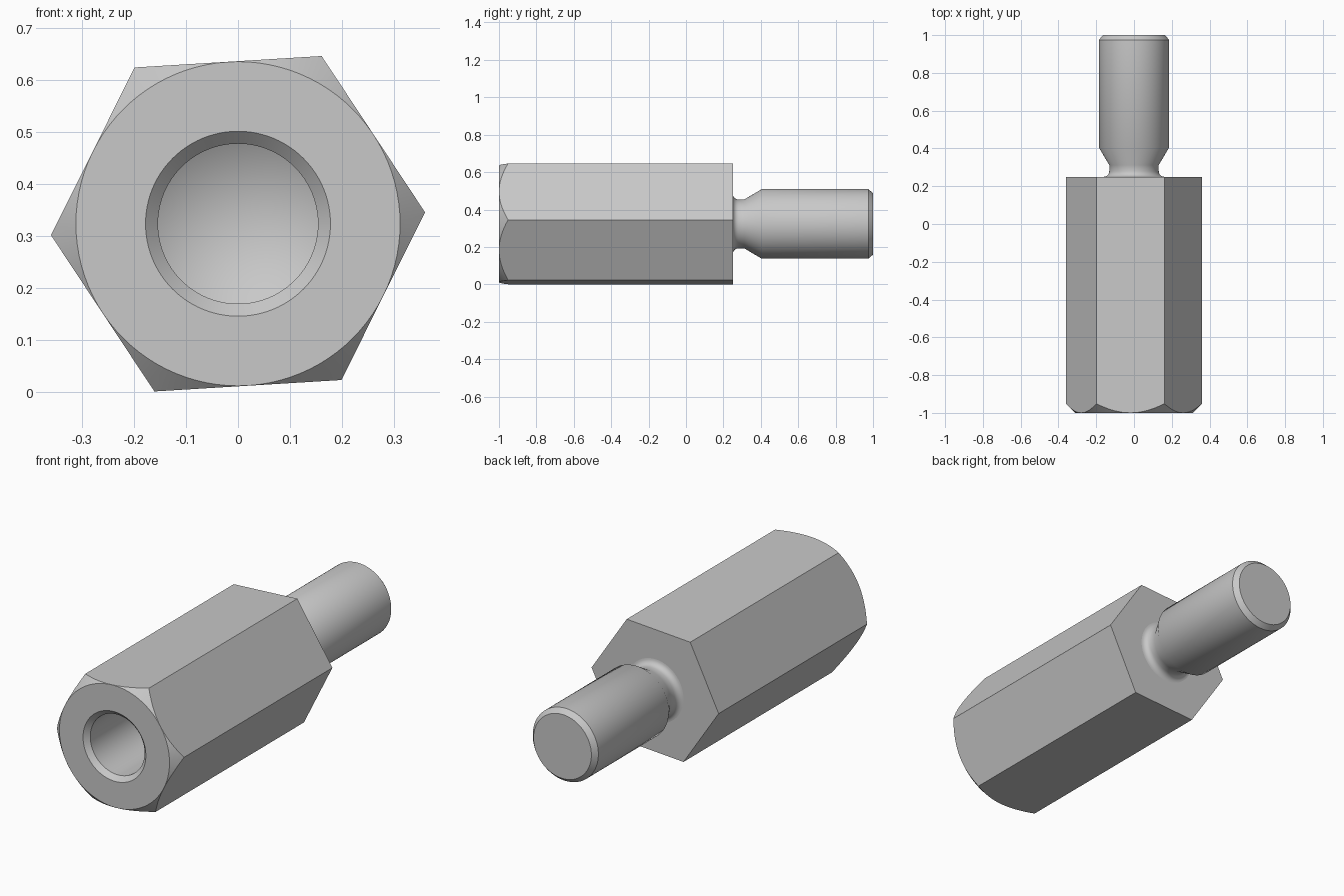
import bpy, bmesh, math
from mathutils import Matrix, Vector

cube = bpy.data.objects.get("Cube")
if cube:
    bpy.data.objects.remove(cube, do_unlink=True)

AXIS_Z = 0.323      # height of the long axis
CORNER_R = 0.3607   # hexagon corner radius
FLAT_R = 0.312      # front bearing circle, just touching the flats
TILT = math.radians(3.5)

steel = bpy.data.materials.new("plain steel grey")
steel.use_nodes = True
colour = (0.58, 0.58, 0.58, 1)
steel.diffuse_color = colour
steel.node_tree.nodes["Principled BSDF"].inputs["Base Color"].default_value = colour


def finish(bm, name):
    """Turn a bmesh into a named object on the long axis."""
    bmesh.ops.recalc_face_normals(bm, faces=bm.faces)
    mesh = bpy.data.meshes.new(name)
    bm.to_mesh(mesh)
    bm.free()
    mesh.materials.append(steel)
    ob = bpy.data.objects.new(name, mesh)
    ob.location.z = AXIS_Z
    bpy.context.collection.objects.link(ob)
    return ob


def lathe(name, profile, steps=96):
    """Revolve (radius, y) points around the long axis."""
    bm = bmesh.new()
    verts = [bm.verts.new((r, y, 0)) for r, y in profile]
    edges = [bm.edges.new(pair) for pair in zip(verts, verts[1:])]
    bmesh.ops.spin(bm, geom=verts + edges, cent=(0, 0, 0), axis=(0, 1, 0),
                   angle=math.tau, steps=steps)
    bmesh.ops.remove_doubles(bm, verts=bm.verts, dist=1e-5)
    return finish(bm, name)


def smooth(ob, degrees):
    bpy.ops.object.select_all(action="DESELECT")
    ob.select_set(True)
    bpy.context.view_layer.objects.active = ob
    bpy.ops.object.shade_smooth_by_angle(angle=math.radians(degrees))


# Hexagonal bar
bm = bmesh.new()
ring = [bm.verts.new((CORNER_R * math.cos(a), -1, CORNER_R * math.sin(a)))
        for a in (TILT + i * math.tau / 6 for i in range(6))]
base = bm.faces.new(ring)
end = bmesh.ops.extrude_face_region(bm, geom=[base])["geom"]
bmesh.ops.translate(bm, vec=(0, 1.25, 0),
                    verts=[v for v in end if isinstance(v, bmesh.types.BMVert)])
hex_body = finish(bm, "hex_body")

# Turned envelope: blind drilled bore, countersink, face and corner chamfer
envelope = lathe("turning_envelope", [
    (0, -0.11), (0.154, -0.2), (0.154, -0.976), (0.178, -1.0),
    (FLAT_R, -1.0), (FLAT_R + 0.2, -0.8), (FLAT_R + 0.2, 0.5), (0, 0.5)])
envelope.hide_render = True

# Shape the bar with the envelope, then discard the helper
cut = hex_body.modifiers.new("turning", "BOOLEAN")
cut.operation = "INTERSECT"
cut.solver = "EXACT"
cut.object = envelope
bpy.context.view_layer.update()
graph = bpy.context.evaluated_depsgraph_get()
shaped = bpy.data.meshes.new_from_object(hex_body.evaluated_get(graph))
hex_body.modifiers.clear()
hex_body.data = shaped
bpy.data.objects.remove(envelope, do_unlink=True)
smooth(hex_body, 25)

# Stud: root fillet, undercut neck, taper, shank and end chamfer
NECK_R, FILLET = 0.131, 0.03
fillet = [(NECK_R + FILLET * (1 - math.sin(a)), 0.25 + FILLET * (1 - math.cos(a)))
          for a in (i * math.pi / 12 for i in range(7))]
stud = lathe("stud", [(0, 0.245), (NECK_R + FILLET, 0.245)] + fillet + [
    (NECK_R, 0.312), (0.186, 0.405), (0.186, 0.975), (0.164, 1.0), (0, 1.0)])
smooth(stud, 32)
